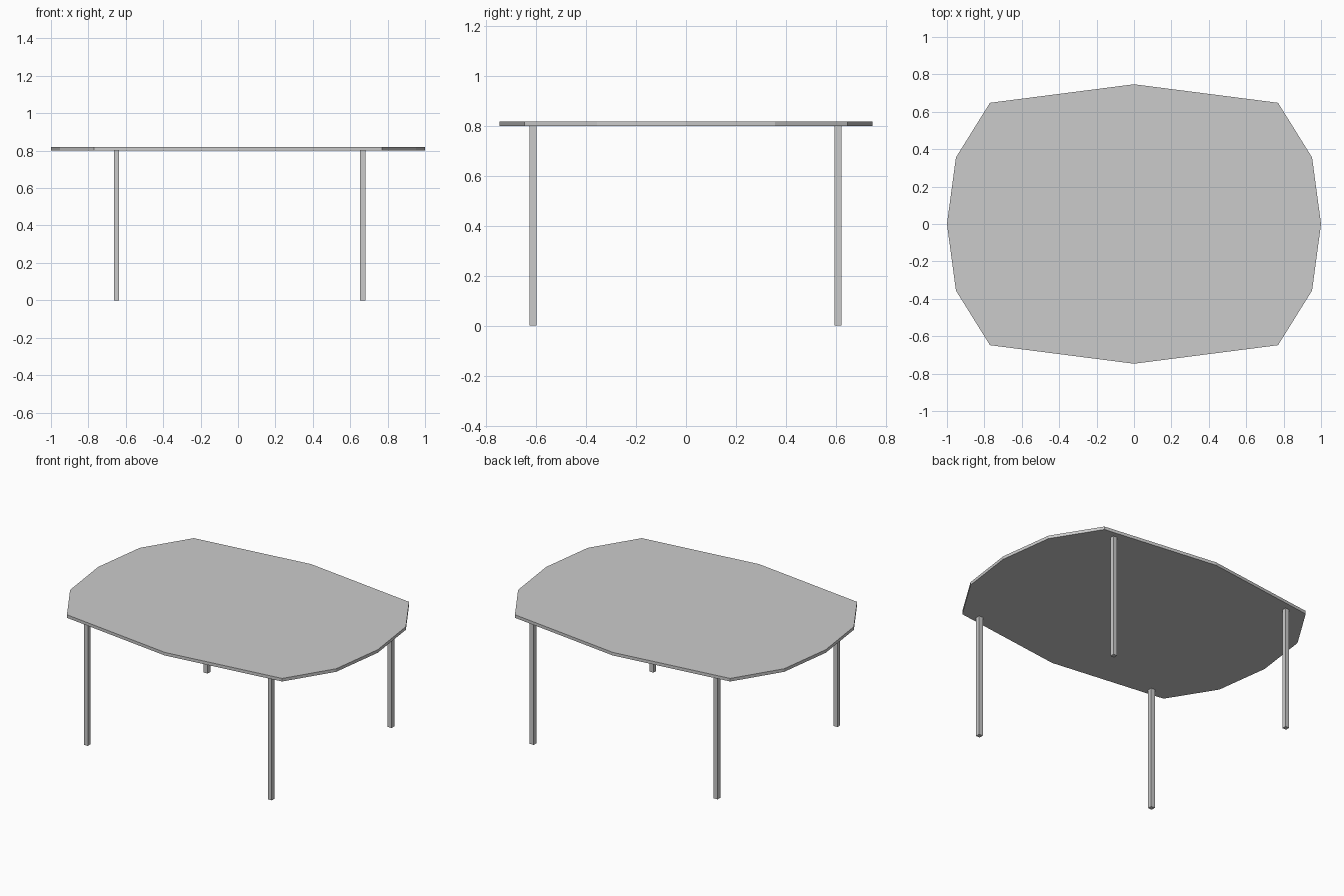
import bpy, bmesh

if "Cube" in bpy.data.objects:
    bpy.data.objects.remove(bpy.data.objects["Cube"])


def prism(name, outline, z0, z1):
    """Extrude a flat outline from z0 up to z1."""
    bm = bmesh.new()
    face = bm.faces.new([bm.verts.new((x, y, z0)) for x, y in outline])
    ext = bmesh.ops.extrude_face_region(bm, geom=[face])
    top = [v for v in ext["geom"] if isinstance(v, bmesh.types.BMVert)]
    bmesh.ops.translate(bm, verts=top, vec=(0, 0, z1 - z0))
    if not any(f.normal.z < -0.5 and f.calc_center_median().z < z0 + 1e-5 for f in bm.faces):
        bottom = [v for v in bm.verts if abs(v.co.z - z0) < 1e-6]
        # close the underside if the extrusion removed it
        if not any(all(v in bottom for v in f.verts) for f in bm.faces):
            bmesh.ops.contextual_create(bm, geom=bottom)
    bmesh.ops.recalc_face_normals(bm, faces=bm.faces)
    mesh = bpy.data.meshes.new(name)
    bm.to_mesh(mesh)
    bm.free()
    obj = bpy.data.objects.new(name, mesh)
    bpy.context.collection.objects.link(obj)
    return obj


# Tabletop: twelve-sided slab, mirrored from one quarter
quarter = [(1.0, 0.0), (0.952, 0.356), (0.77, 0.648), (0.0, 0.747)]
half = quarter + [(-x, y) for x, y in quarter[-2::-1]]
outline = half + [(x, -y) for x, y in half[-2:0:-1]]
prism("tabletop", outline, 0.80, 0.82)

# Four thin square legs
R = 0.014
for side, x in (("left", -0.649), ("right", 0.667)):
    for end, y in (("front", -0.614), ("back", 0.61)):
        square = [(x - R, y - R), (x + R, y - R), (x + R, y + R), (x - R, y + R)]
        prism(f"{end}_{side}_leg", square, 0.0, 0.80)
